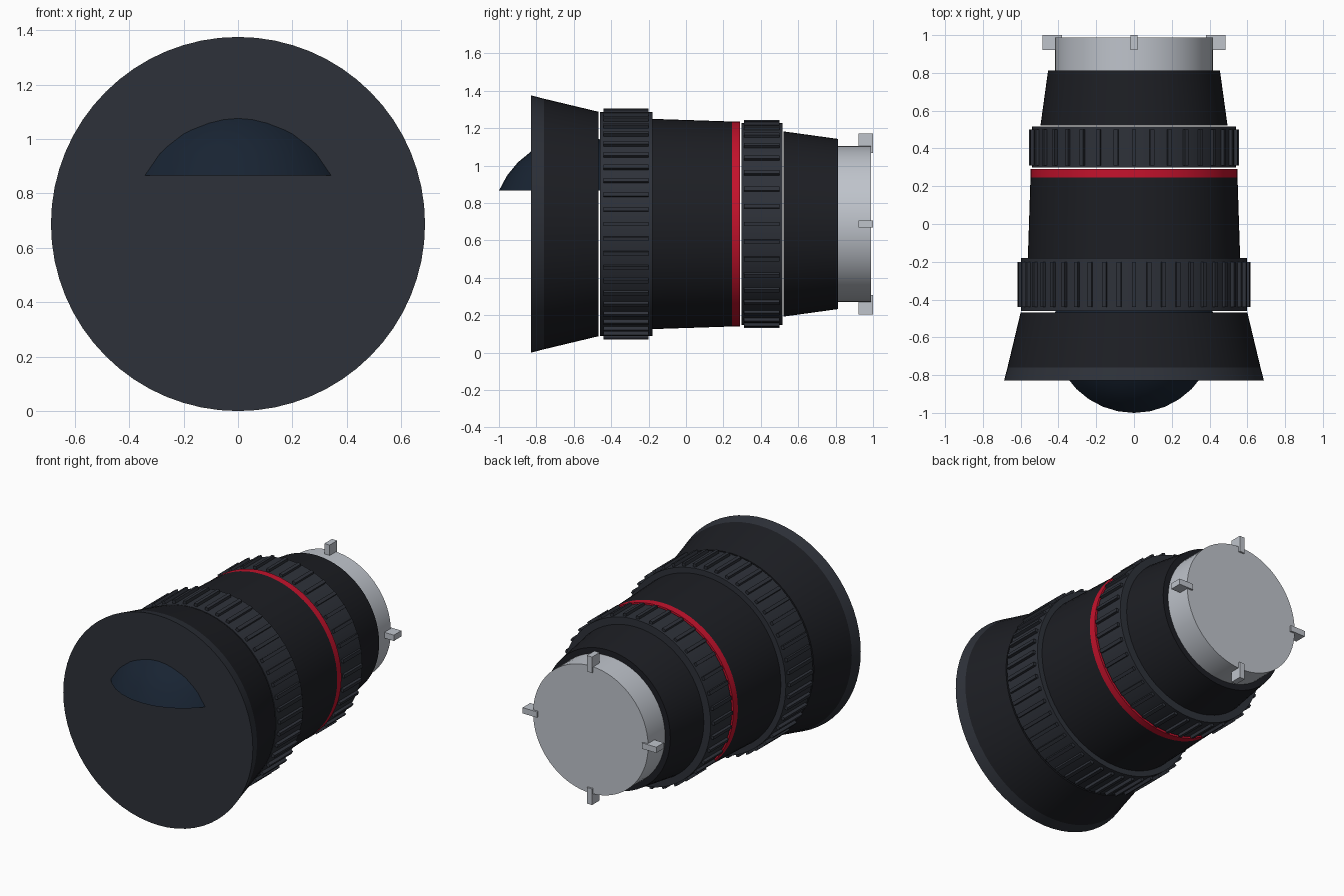
import bpy, bmesh, math
from mathutils import Matrix, Vector

if "Cube" in bpy.data.objects:
    bpy.data.objects.remove(bpy.data.objects["Cube"])

AXIS_Z = 0.6875


def material(name, rgb):
    m = bpy.data.materials.new(name)
    m.diffuse_color = (*rgb, 1)
    m.use_nodes = True
    m.node_tree.nodes["Principled BSDF"].inputs["Base Color"].default_value = m.diffuse_color
    return m


BLACK = material("black_body", (0.012, 0.013, 0.017))
RUBBER = material("dark_rubber", (0.027, 0.031, 0.041))
RED = material("red_accent", (0.55, 0.006, 0.025))
METAL = material("mount_metal", (0.52, 0.55, 0.60))
GLASS = material("dark_glass", (0.009, 0.017, 0.032))


def finish(name, bm, mat, smooth=True):
    bmesh.ops.recalc_face_normals(bm, faces=bm.faces)
    mesh = bpy.data.meshes.new(name)
    bm.to_mesh(mesh)
    bm.free()
    mesh.materials.append(mat)
    ob = bpy.data.objects.new(name, mesh)
    bpy.context.collection.objects.link(ob)
    if smooth:
        bpy.ops.object.select_all(action='DESELECT')
        ob.select_set(True)
        bpy.context.view_layer.objects.active = ob
        bpy.ops.object.shade_smooth_by_angle(angle=math.radians(30))
    return ob


def barrel(bm, y0, y1, r0, r1):
    # capped cone along y, radius r0 at y0 and r1 at y1
    m = Matrix.Translation((0, (y0 + y1) / 2, AXIS_Z)) @ Matrix.Rotation(-math.pi / 2, 4, 'X')
    bmesh.ops.create_cone(bm, cap_ends=True, segments=64, radius1=r0, radius2=r1,
                          depth=y1 - y0, matrix=m)


def radial_boxes(bm, count, y0, y1, r0, r1, width):
    # boxes spaced evenly around the lens axis
    for i in range(count):
        m = (Matrix.Translation((0, (y0 + y1) / 2, AXIS_Z))
             @ Matrix.Rotation(2 * math.pi * i / count, 4, 'Y')
             @ Matrix.Translation(((r0 + r1) / 2, 0, 0))
             @ Matrix.Diagonal((r1 - r0, y1 - y0, width, 1)))
        bmesh.ops.create_cube(bm, size=1, matrix=m)


# Plain barrel sections, front to back
for name, y0, y1, r0, r1, mat in (
        ("front_rim", -0.828, -0.76, 0.6875, 0.67, RUBBER),
        ("hood", -0.76, -0.468, 0.67, 0.60, BLACK),
        ("middle_barrel", -0.18, 0.245, 0.562, 0.548, BLACK),
        ("red_ring", 0.245, 0.29, 0.548, 0.547, RED),
        ("rear_barrel", 0.522, 0.812, 0.495, 0.455, BLACK),
        ("mount", 0.812, 0.988, 0.417, 0.417, METAL)):
    bm = bmesh.new()
    barrel(bm, y0, y1, r0, r1)
    finish(name, bm, mat)

# Ribbed control rings
for name, y0, y1, r, tip, count, ry0, ry1 in (
        ("focus_ring", -0.46, -0.18, 0.598, 0.617, 48, -0.44, -0.20),
        ("zoom_ring", 0.298, 0.516, 0.54, 0.557, 36, 0.31, 0.50)):
    bm = bmesh.new()
    barrel(bm, y0, y1, r, r)
    finish(name, bm, RUBBER)
    bm = bmesh.new()
    radial_boxes(bm, count, ry0, ry1, r - 0.015, tip, 0.022)
    finish(name + "_ribs", bm, RUBBER, smooth=False)

# Mount tabs
bm = bmesh.new()
radial_boxes(bm, 4, 0.922, 1.0, 0.38, 0.485, 0.038)
finish("mount_tabs", bm, METAL, smooth=False)

# Glass dome: open cap of a sphere centred on the axis
bm = bmesh.new()
R = 0.4665
bmesh.ops.create_uvsphere(bm, u_segments=32, v_segments=16, radius=R)
low = [v for v in bm.verts if v.co.z < R * math.sin(math.radians(20))]
bmesh.ops.delete(bm, geom=low, context='VERTS')
bmesh.ops.translate(bm, verts=bm.verts, vec=Vector((0, -0.569, AXIS_Z)))
finish("glass_dome", bm, GLASS)
